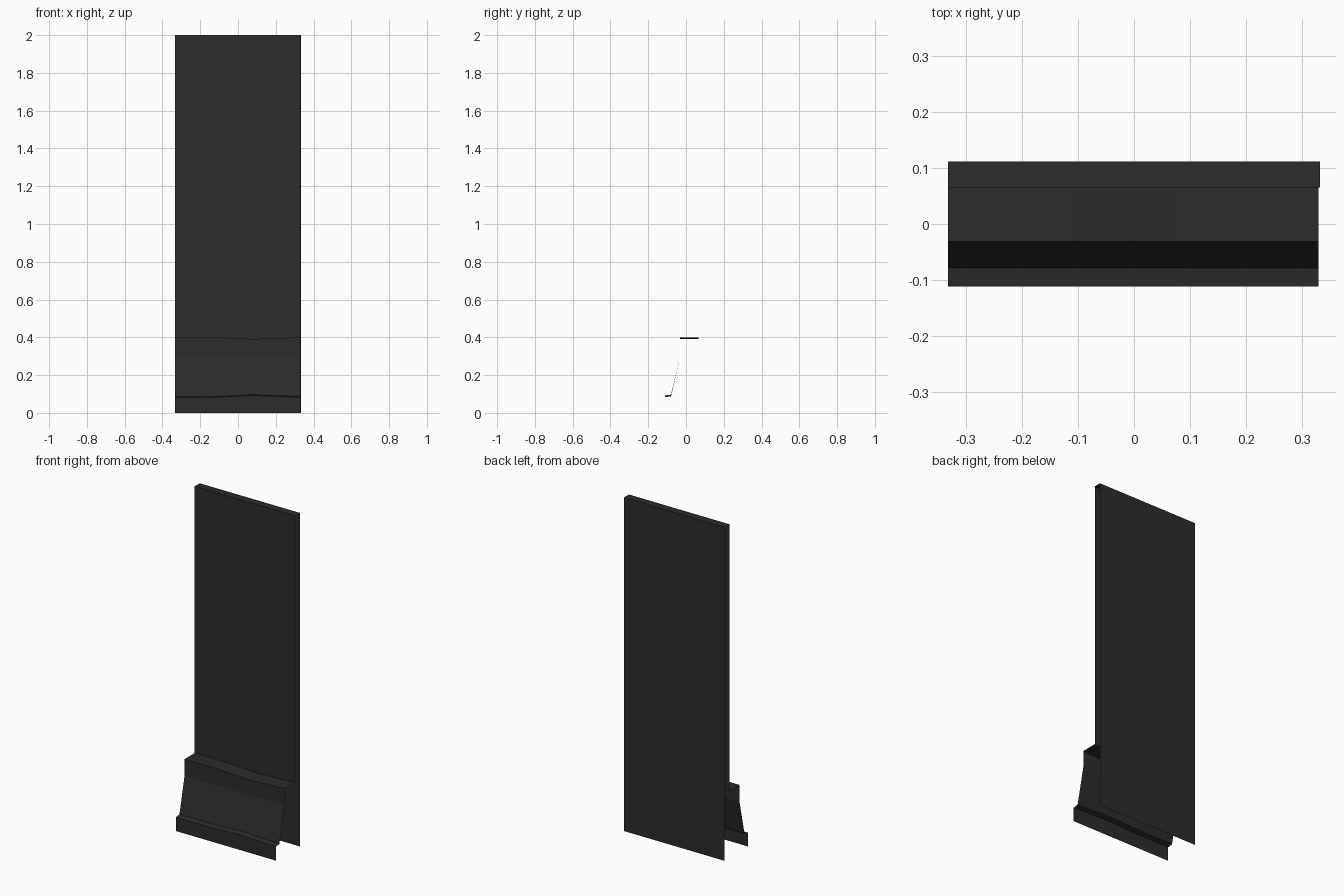
import bpy, bmesh

if "Cube" in bpy.data.objects:
    bpy.data.objects.remove(bpy.data.objects["Cube"])

# Dark sheet material
mat = bpy.data.materials.new("dark_panel")
mat.diffuse_color = (0.026, 0.025, 0.025, 1)
mat.use_nodes = True
mat.node_tree.nodes["Principled BSDF"].inputs["Base Color"].default_value = mat.diffuse_color


def sheet(name, stations, profile):
    """Sweep an open (y, z, sag) profile along x; sag is scaled per station."""
    bm = bmesh.new()
    rows = [[bm.verts.new((x, y, z + sag * w)) for y, z, sag in profile]
            for x, w in stations]
    for a, b in zip(rows, rows[1:]):
        for i in range(len(profile) - 1):
            bm.faces.new((a[i], a[i + 1], b[i + 1], b[i]))
    me = bpy.data.meshes.new(name)
    bm.to_mesh(me)
    bm.free()
    me.materials.append(mat)
    ob = bpy.data.objects.new(name, me)
    bpy.context.collection.objects.link(ob)
    return ob


ends = [(-0.333, 0), (0.333, 0)]
# x stations with the amount of dent at each one
dented = [(-0.333, 0), (-0.11, 0), (0.08, 1), (0.33, 0)]

# Tall back sheet with its top cap
sheet("back_panel", ends, [(0.065, 2.0, 0), (0.112, 2.0, 0), (0.112, 0.0, 0)])

# Front sheet: tall wall, upper ledge, sloped skirt, lower ledge and kick plate
sheet("front_panel", dented, [
    (-0.112, 0.0, 0), (-0.112, 0.083, 0.009), (-0.079, 0.088, 0.009),
    (-0.031, 0.30, 0), (-0.031, 0.40, -0.009), (0.065, 0.40, -0.009),
    (0.065, 2.0, 0)])
